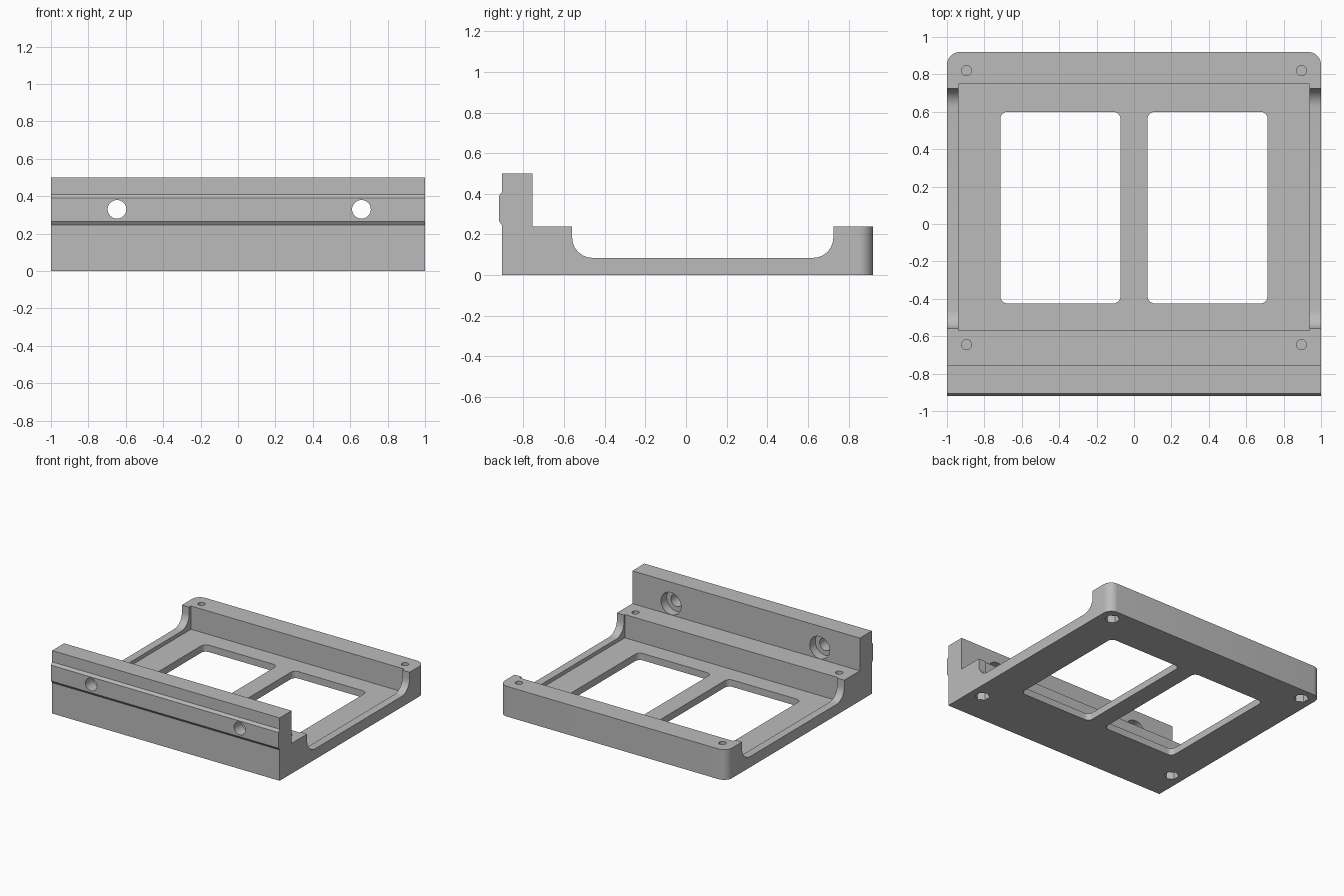
import bpy, bmesh, math
from mathutils import Matrix

cube = bpy.data.objects.get("Cube")
if cube:
    bpy.data.objects.remove(cube, do_unlink=True)

grey = bpy.data.materials.new("plain grey")
grey.use_nodes = True
COLOUR = (0.5, 0.5, 0.5, 1)
grey.diffuse_color = COLOUR
grey.node_tree.nodes["Principled BSDF"].inputs["Base Color"].default_value = COLOUR


def make_object(name, bm):
    bmesh.ops.recalc_face_normals(bm, faces=bm.faces)
    mesh = bpy.data.meshes.new(name)
    bm.to_mesh(mesh)
    bm.free()
    mesh.materials.append(grey)
    obj = bpy.data.objects.new(name, mesh)
    bpy.context.collection.objects.link(obj)
    return obj


def bevel_where(bm, test, radius, segments=8):
    edges = [e for e in bm.edges if test(e)]
    bmesh.ops.bevel(bm, geom=edges, offset=radius, segments=segments,
                    profile=0.5, affect='EDGES')


def is_upright(edge):
    a, b = edge.verts
    return (a.co.xy - b.co.xy).length < 1e-5


def box_cutter(name, low, high, radius=0):
    bm = bmesh.new()
    bmesh.ops.create_cube(bm, size=1)
    for v in bm.verts:
        v.co = [(l + h) / 2 + c * (h - l) for l, h, c in zip(low, high, v.co)]
    if radius:
        bevel_where(bm, is_upright, radius)
    return make_object(name, bm)


def round_cutter(name, centre, radius, length, axis='Z', sides=32):
    bm = bmesh.new()
    turn = Matrix.Rotation(math.pi / 2, 4, 'X') if axis == 'Y' else Matrix()
    bmesh.ops.create_cone(bm, cap_ends=True, segments=sides, radius1=radius,
                          radius2=radius, depth=length,
                          matrix=Matrix.Translation(centre) @ turn)
    return make_object(name, bm)


def arc(cy, cz, radius, start, end, steps=10):
    angles = [math.radians(start + (end - start) * i / steps) for i in range(steps + 1)]
    return [(cy + radius * math.cos(a), cz + radius * math.sin(a)) for a in angles]


# Side profile: front wall with rail, step, scooped sides and rear bar
FRONT, BACK, STEP, SCOOP = -0.905, 0.92, 0.24, 0.1
profile = [(FRONT, 0), (BACK, 0), (BACK, STEP), (0.725, STEP)]
profile += arc(0.725 - SCOOP, 0.085 + SCOOP, SCOOP, 0, -90)
profile += arc(-0.56 + SCOOP, 0.085 + SCOOP, SCOOP, 270, 180)
profile += [(-0.56, STEP), (-0.755, STEP), (-0.755, 0.5), (FRONT, 0.5),
            (FRONT, 0.41), (-0.92, 0.39), (-0.92, 0.265), (FRONT, 0.245)]
bm = bmesh.new()
face = bm.faces.new([bm.verts.new((-1, y, z)) for y, z in profile])
extruded = bmesh.ops.extrude_face_region(bm, geom=[face])["geom"]
bmesh.ops.translate(bm, vec=(2, 0, 0),
                    verts=[g for g in extruded if isinstance(g, bmesh.types.BMVert)])
bmesh.ops.recalc_face_normals(bm, faces=bm.faces)
# Rounded rear corners
bevel_where(bm, lambda e: is_upright(e) and all(v.co.y > BACK - 0.01 for v in e.verts), 0.07)
frame = make_object("mounting_frame", bm)

# Shallow tray and the two floor windows
cutters = [box_cutter("tray_cutter", (-0.937, -0.57, 0.055), (0.937, 0.748, 0.7))]
for low_x, high_x in ((-0.715, -0.072), (0.072, 0.715)):
    cutters.append(box_cutter("window_cutter", (low_x, -0.425, -0.1),
                              (high_x, 0.6, 0.2), 0.04))
# Wall bolt holes with counterbores on the inside
for x in (-0.647, 0.66):
    cutters.append(round_cutter("bolt_cutter", (x, -0.85, 0.33), 0.05, 0.4, 'Y'))
    cutters.append(round_cutter("counterbore_cutter", (x, -0.755, 0.33), 0.088, 0.14, 'Y'))
# Corner screw holes above hexagonal nut pockets
for x in (-0.895, 0.895):
    for y in (-0.645, 0.82):
        cutters.append(round_cutter("screw_cutter", (x, y, 0.2), 0.027, 0.22))
        cutters.append(round_cutter("nut_cutter", (x, y, 0), 0.055, 0.15, sides=6))

for cutter in cutters:
    mod = frame.modifiers.new(cutter.name, 'BOOLEAN')
    mod.operation = 'DIFFERENCE'
    mod.solver = 'EXACT'
    mod.object = cutter

# Keep the finished shape and discard the cutters
bpy.context.view_layer.update()
graph = bpy.context.evaluated_depsgraph_get()
frame_mesh = bpy.data.meshes.new_from_object(frame.evaluated_get(graph))
frame.modifiers.clear()
frame.data = frame_mesh
for cutter in cutters:
    bpy.data.objects.remove(cutter, do_unlink=True)
frame_mesh.materials.clear()
frame_mesh.materials.append(grey)
for poly in frame_mesh.polygons:
    poly.material_index = 0

bpy.ops.object.select_all(action='DESELECT')
frame.select_set(True)
bpy.context.view_layer.objects.active = frame
bpy.ops.object.shade_smooth_by_angle(angle=math.radians(30))
